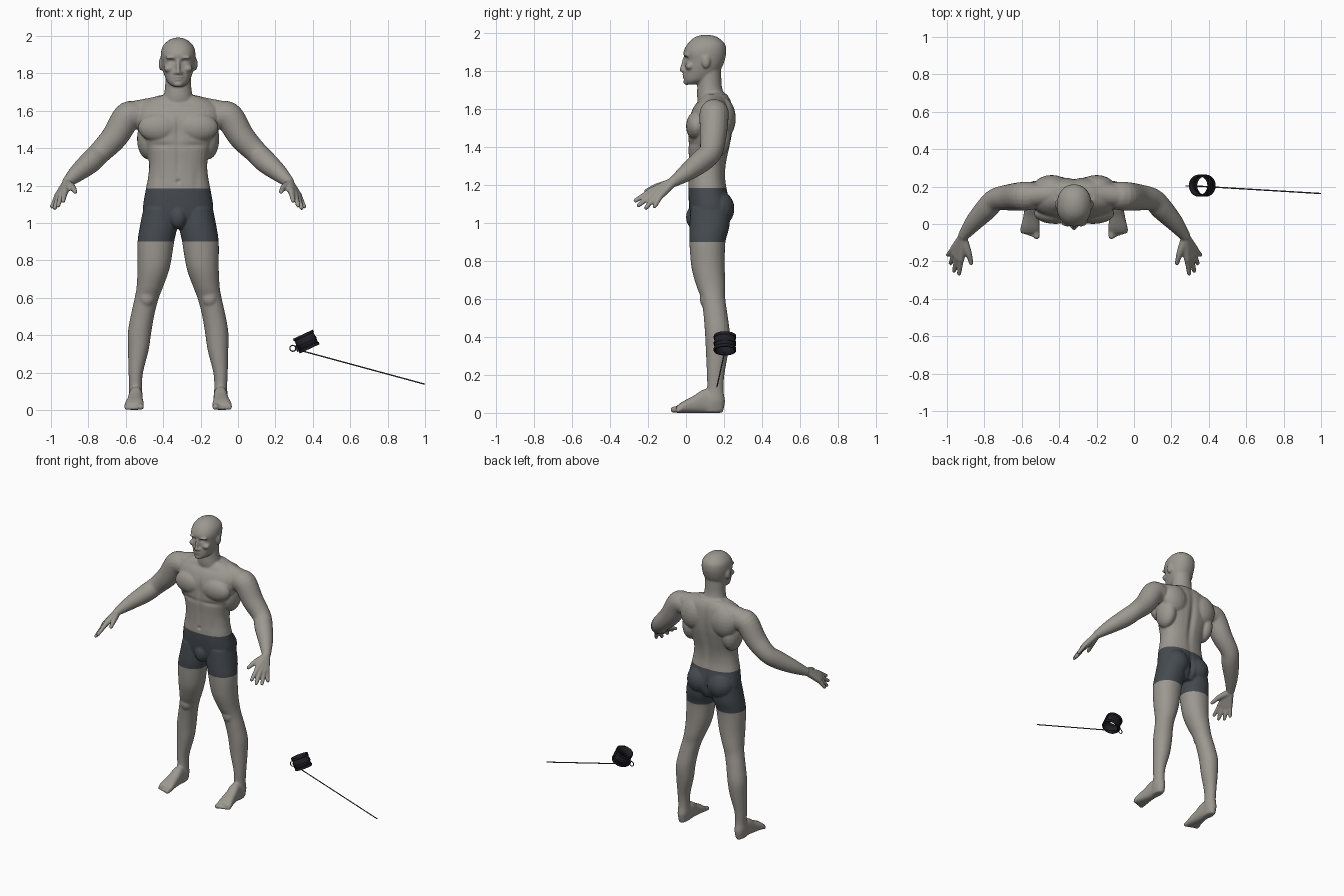
import bpy, bmesh, math
from mathutils import Vector as V, Matrix

if "Cube" in bpy.data.objects:
    bpy.data.objects.remove(bpy.data.objects["Cube"])


def material(name, rgb, rough=0.7):
    m = bpy.data.materials.new(name)
    m.use_nodes = True
    m.diffuse_color = (*rgb, 1)
    bsdf = m.node_tree.nodes["Principled BSDF"]
    bsdf.inputs["Base Color"].default_value = (*rgb, 1)
    bsdf.inputs["Roughness"].default_value = rough
    return m


skin = material("skin", (0.33, 0.31, 0.28))
cloth = material("shorts_cloth", (0.06, 0.07, 0.08))
leather = material("black_leather", (0.014, 0.014, 0.02))
steel = material("dark_steel", (0.07, 0.07, 0.075), 0.4)

bm = bmesh.new()


def smooth_rows(rows, n=5):
    """Catmull-Rom interpolation of rows of numbers."""
    out = []
    for i in range(len(rows) - 1):
        a, b, c, d = (rows[min(max(i + k, 0), len(rows) - 1)] for k in (-1, 0, 1, 2))
        for j in range(n):
            t = j / n
            out.append([0.5 * (2*q + (r - p)*t + (2*p - 5*q + 4*r - s)*t*t
                               + (3*q - p - 3*r + s)*t**3) for p, q, r, s in zip(a, b, c, d)])
    return out + [list(rows[-1])]


def loft(rings, power=1.0, sides=32):
    """Closed skin through rings given as centre and two half axes."""
    loops = []
    for c, u, w in rings:
        loop = []
        for k in range(sides):
            a = math.tau * k / sides
            ca, sa = math.cos(a), math.sin(a)
            loop.append(bm.verts.new(c + u * math.copysign(abs(ca)**power, ca)
                                     + w * math.copysign(abs(sa)**power, sa)))
        loops.append(loop)
    for p, q in zip(loops, loops[1:]):
        for k in range(sides):
            n = (k + 1) % sides
            bm.faces.new((p[k], p[n], q[n], q[k]))
    bm.faces.new(loops[0])
    bm.faces.new(loops[-1])


def upright(rows, power=1.0, side=1):
    """Rows of height, inner x, outer x, front y, back y."""
    loft([(V((side*(a + b)/2, (f + k)/2, z)), V(((b - a)/2, 0, 0)), V((0, (k - f)/2, 0)))
          for z, a, b, f, k in smooth_rows(rows)], power)


def blob(centre, radii, side=1):
    c = V((centre[0]*side, centre[1], centre[2]))
    bmesh.ops.create_uvsphere(bm, u_segments=20, v_segments=12, radius=1,
                              matrix=Matrix.Translation(c) @ Matrix.Diagonal((*radii, 1)))


def tube(rows, side=1):
    """Rows of x, y, z, radius; round ends."""
    pts = smooth_rows(rows)
    pos = [V((p[0]*side, p[1], p[2])) for p in pts]
    rings = []
    for i, p in enumerate(pts):
        t = (pos[min(i + 1, len(pos) - 1)] - pos[max(i - 1, 0)]).normalized()
        u = t.cross(V((0, 1, 0.3))).normalized()
        rings.append((pos[i], u * p[3], t.cross(u) * p[3]))
    loft(rings, sides=20)
    for p in (rows[0], rows[-1]):
        blob(p[:3], (p[3],) * 3, side)


# Torso, neck and head
upright([(z, -h, h, f, b) for z, h, f, b in (
    (.97, .10, .05, .2), (1.02, .17, .027, .23), (1.08, .188, .017, .238), (1.18, .173, .012, .215),
    (1.25, .16, .015, .207), (1.32, .156, .015, .213), (1.4, .175, .012, .23), (1.47, .205, .012, .243),
    (1.54, .222, .015, .248), (1.6, .225, .035, .245), (1.645, .19, .065, .235), (1.68, .11, .09, .215))], .85)
upright([(z, -h, h, f, b) for z, h, f, b in (
    (1.6, .1, .07, .22), (1.67, .08, .058, .203), (1.73, .07, .06, .188), (1.83, .068, .06, .185))])
upright([(z, -h, h, f, b) for z, h, f, b in (
    (1.73, .03, 0, .055), (1.75, .054, -.01, .12), (1.78, .07, -.01, .165), (1.82, .083, -.006, .19),
    (1.86, .09, -.006, .205), (1.9, .093, -.013, .212), (1.94, .085, .006, .206),
    (1.97, .06, .034, .178), (1.985, .034, .064, .148), (1.991, .01, .095, .115))], .92)

# Face
tube([(0, -.008, 1.865, .009), (0, -.017, 1.83, .010), (0, -.022, 1.806, .012)])
blob((0, -.007, 1.78), (.026, .013, .007))
blob((0, -.005, 1.768), (.023, .013, .007))
blob((0, .004, 1.743), (.027, .018, .017))
blob((0, .04, 1.03), (.045, .04, .06))

for s in (1, -1):
    # Brow, nostril, cheek, ear
    blob((.037, .001, 1.884), (.032, .015, .01), s)
    blob((.014, -.01, 1.802), (.011, .012, .009), s)
    blob((.05, .02, 1.825), (.028, .024, .02), s)
    blob((.092, .105, 1.85), (.012, .023, .035), s)
    # Chest, back and seat muscles
    blob((.1, .056, 1.51), (.115, .056, .078), s)
    blob((.12, .195, 1.55), (.1, .067, .11), s)
    blob((.16, .15, 1.45), (.06, .085, .11), s)
    blob((.085, .172, 1.075), (.09, .083, .095), s)
    # Shoulder girdle
    tube([(0, .16, 1.645, .06), (.11, .16, 1.615, .062), (.25, .15, 1.59, .06)], s)
    # Arm
    tube([(.235, .15, 1.575, .075), (.275, .148, 1.565, .077), (.34, .143, 1.46, .071),
          (.42, .13, 1.375, .061), (.47, .08, 1.325, .06), (.535, .01, 1.27, .048),
          (.59, -.06, 1.22, .03)], s)
    # Hand
    fingers = (((.605, -.19, 1.165), (.615, -.265, 1.118)), ((.625, -.18, 1.15), (.642, -.25, 1.093)),
               ((.64, -.16, 1.142), (.66, -.21, 1.08)), ((.647, -.135, 1.142), (.674, -.165, 1.088)))
    for knuckle, tip in fingers:
        tube([(.593, -.065, 1.218, .024), (*knuckle, .018)], s)
        tube([(*knuckle, .016), (*tip, .012)], s)
    tube([(.59, -.09, 1.205, .024), (.565, -.155, 1.19, .018), (.55, -.21, 1.167, .012)], s)
    # Leg
    upright([(1.08, .01, .185, .025, .23), (.98, .006, .205, .018, .228), (.895, .022, .217, .018, .207),
             (.76, .045, .217, .03, .204), (.66, .08, .222, .058, .207), (.6, .103, .232, .08, .207),
             (.52, .125, .25, .092, .218), (.42, .143, .268, .1, .23), (.32, .158, .268, .105, .222),
             (.2, .188, .265, .11, .202), (.12, .193, .262, .11, .197), (.06, .19, .265, .09, .205),
             (.005, .2, .255, .08, .195)], .95, s)
    blob((.168, .105, .6), (.042, .032, .05), s)
    # Foot and toes
    loft([(V((s*(a + b)/2, y, t/2)), V(((b - a)/2, 0, 0)), V((0, 0, t/2)))
          for y, a, b, t in smooth_rows([(.19, .205, .25, .05), (.16, .195, .26, .1), (.1, .19, .263, .125),
                                         (.04, .188, .272, .09), (-.02, .183, .285, .058),
                                         (-.05, .188, .283, .035)])], .8)
    for k in range(5):
        r = .017 if k == 0 else .0125 - .0006*k
        x, y = .2 + .0195*k, -.065 + .006*k
        tube([(x, -.02, .024, r), (x, y, r, r)], s)

bmesh.ops.recalc_face_normals(bm, faces=bm.faces)
mesh = bpy.data.meshes.new("body")
bm.to_mesh(mesh)
bm.free()
body = bpy.data.objects.new("body", mesh)
bpy.context.collection.objects.link(body)

# Fuse the parts into one smooth skin
fuse = body.modifiers.new("fuse", 'REMESH')
fuse.mode = 'VOXEL'
fuse.voxel_size = 0.006
relax = body.modifiers.new("relax", 'SMOOTH')
relax.factor, relax.iterations = 0.5, 5
bm = bmesh.new()
bm.from_object(body, bpy.context.evaluated_depsgraph_get())
body.modifiers.clear()
bm.normal_update()

# Sculpted hollows: centre, radii, depth (mirrored)
hollows = [
    ((.036, -.008, 1.864), (.019, .03, .011), .010), ((0, -.02, 1.774), (.022, .03, .003), .004),
    ((0, .01, 1.5), (.014, .04, .07), .009), ((0, .01, 1.33), (.012, .04, .09), .005),
    ((0, .01, 1.222), (.01, .03, .01), .010), ((.09, .01, 1.415), (.07, .05, .014), .006),
    ((0, .24, 1.42), (.022, .06, .2), .014), ((0, .24, 1.06), (.014, .06, .07), .020),
    ((.06, .01, 1.64), (.04, .06, .012), .005), ((.1, .01, 1.23), (.02, .05, .06), .004)]
spots = [(V((s*c[0], c[1], c[2])), r, d) for c, r, d in hollows for s in ((1, -1) if c[0] else (1,))]
for v in bm.verts:
    if abs(v.co.x) > .25 or v.co.z < .95:
        continue
    push = 0
    for c, r, d in spots:
        e = sum(((v.co[i] - c[i]) / r[i])**2 for i in range(3))
        if e < 6:
            push += d * math.exp(-e)
    v.co -= v.normal * push

# Shorts: clean hems, colour by height
HEM, WAIST = 0.9, 1.183
for z in (HEM, WAIST):
    bmesh.ops.bisect_plane(bm, geom=bm.verts[:] + bm.edges[:] + bm.faces[:],
                           plane_co=(0, 0, z), plane_no=(0, 0, 1), dist=1e-5)
for f in bm.faces:
    c = f.calc_center_median()
    f.material_index = int(HEM < c.z < WAIST and abs(c.x) < .3)
    f.smooth = True
bm.to_mesh(mesh)
bm.free()
mesh.materials.append(skin)
mesh.materials.append(cloth)
body.location.x = -0.32

# Loose cuff, an open tilted band with raised straps
tilt = Matrix.Translation((.365, .205, .366)) @ Matrix.Rotation(math.radians(-25), 4, 'Y')


def band(name, radius, height, offset):
    me = bpy.data.meshes.new(name)
    b = bmesh.new()
    bmesh.ops.create_cone(b, cap_ends=False, segments=48, radius1=radius, radius2=radius, depth=height)
    b.to_mesh(me)
    b.free()
    me.materials.append(leather)
    ob = bpy.data.objects.new(name, me)
    bpy.context.collection.objects.link(ob)
    ob.matrix_world = tilt @ Matrix.Translation((0, 0, offset))
    wall = ob.modifiers.new("wall", 'SOLIDIFY')
    wall.thickness = 0.006
    for p in me.polygons:
        p.use_smooth = True
    me.set_sharp_from_angle(angle=math.radians(40))


band("cuff_band", .056, .086, 0)
for label, z in (("upper", .036), ("middle", 0), ("lower", -.036)):
    band("cuff_strap_" + label, .059, .014, z)


def finish(name, mat):
    ob = bpy.context.object
    ob.name = name
    ob.data.materials.append(mat)
    return ob


# Buckle, ring and rod
bpy.ops.mesh.primitive_cube_add(size=1)
buckle = finish("cuff_buckle", leather)
buckle.matrix_world = tilt @ Matrix.Translation((-.06, 0, -.012)) @ Matrix.Diagonal((.014, .03, .035, 1))
bpy.ops.mesh.primitive_torus_add(location=(.293, .203, .33), rotation=(math.pi/2, 0, 0), major_radius=.016,
                                 minor_radius=.003, major_segments=32, minor_segments=8)
finish("cuff_ring", steel)
bpy.ops.object.shade_smooth()
start, end = V((.335, .203, .318)), V((.999, .163, .138))
bpy.ops.mesh.primitive_cylinder_add(vertices=12, radius=.0035, depth=(end - start).length,
                                    location=(start + end) / 2,
                                    rotation=(end - start).to_track_quat('Z', 'Y').to_euler())
finish("thin_rod", steel)
bpy.ops.object.shade_smooth_by_angle()
